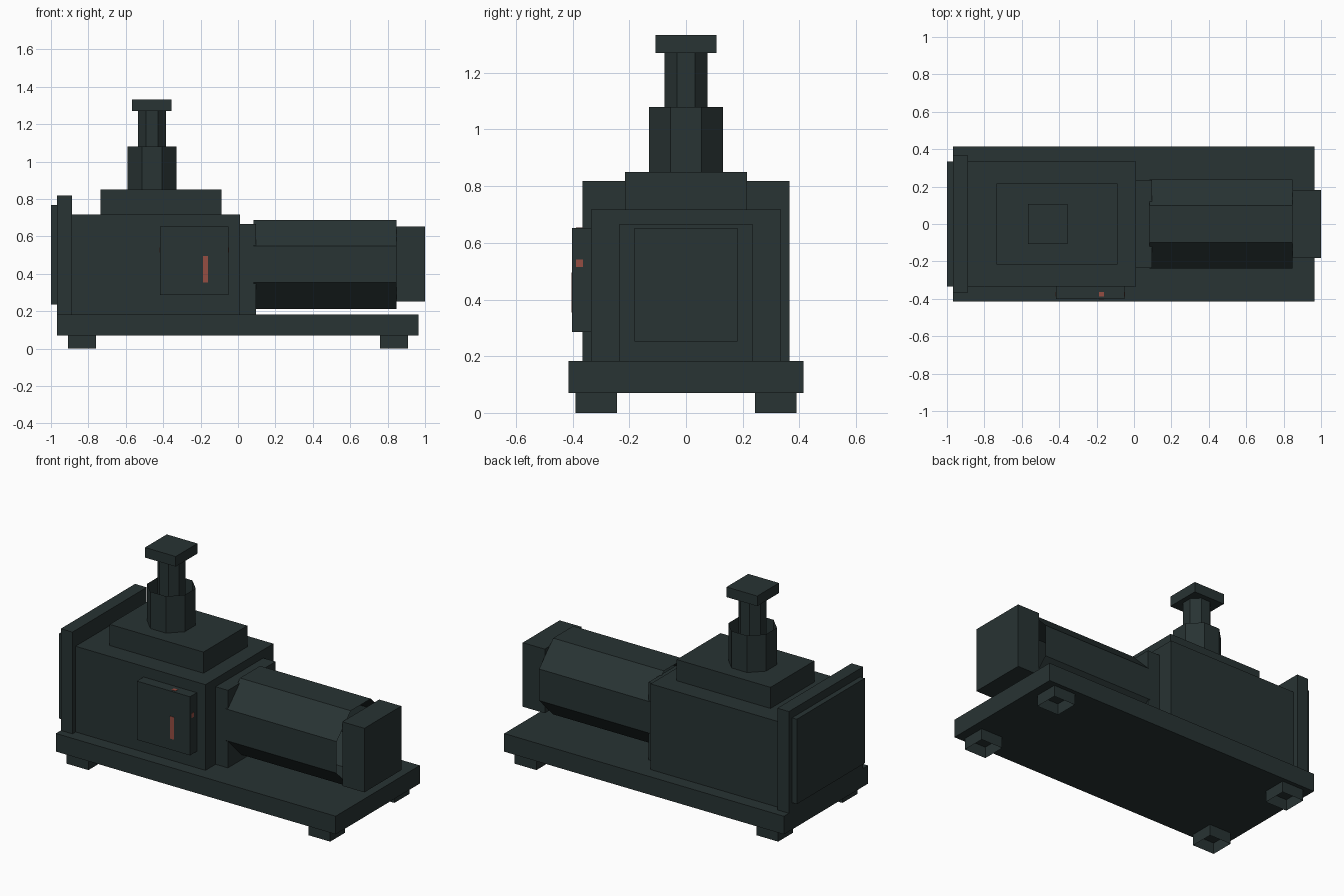
import bpy, bmesh, math
from mathutils import Matrix, Vector

if "Cube" in bpy.data.objects:
    bpy.data.objects.remove(bpy.data.objects["Cube"])


def material(name, rgb):
    m = bpy.data.materials.new(name)
    m.diffuse_color = (*rgb, 1)
    m.use_nodes = True
    m.node_tree.nodes["Principled BSDF"].inputs["Base Color"].default_value = m.diffuse_color
    return m


DARK = material("dark green grey", (0.021, 0.033, 0.033))
RED = material("dull red", (0.30, 0.075, 0.055))


def finish(name, bm, mat):
    mesh = bpy.data.meshes.new(name)
    bm.to_mesh(mesh)
    bm.free()
    mesh.materials.append(mat)
    ob = bpy.data.objects.new(name, mesh)
    bpy.context.collection.objects.link(ob)
    return ob


def box(name, x, y, z, mat=DARK, hollow=False):
    """Box from (min, max) ranges; hollow leaves top and bottom open."""
    bm = bmesh.new()
    bmesh.ops.create_cube(bm, size=1)
    if hollow:
        ends = [f for f in bm.faces if abs(f.normal.z) > 0.5]
        bmesh.ops.delete(bm, geom=ends, context='FACES')
    for v in bm.verts:
        v.co = Vector([(a + b) / 2 + c * (b - a) for c, (a, b) in zip(v.co, (x, y, z))])
    return finish(name, bm, mat)


def octagon_tube(name, apothem, length, centre, axis='Z'):
    """Open eight-sided tube with flats facing the axes."""
    bm = bmesh.new()
    r = apothem / math.cos(math.pi / 8)
    bmesh.ops.create_cone(bm, cap_ends=False, segments=8, radius1=r, radius2=r, depth=length,
                          matrix=Matrix.Rotation(math.pi / 8, 4, 'Z'))
    if max(v.co.x for v in bm.verts) > apothem + 0.001:
        bmesh.ops.rotate(bm, verts=bm.verts, matrix=Matrix.Rotation(math.pi / 8, 3, 'Z'))
    if axis == 'X':
        bmesh.ops.rotate(bm, verts=bm.verts, matrix=Matrix.Rotation(math.pi / 2, 3, 'Y'))
    bmesh.ops.translate(bm, verts=bm.verts, vec=centre)
    return finish(name, bm, DARK)


# Base plate and four hollow feet
box("base_plate", (-0.967, 0.965), (-0.415, 0.415), (0.07, 0.183))
for sx in (-1, 1):
    for sy in (-1, 1):
        box("foot", sorted((sx * 0.76, sx * 0.91)), sorted((sy * 0.243, sy * 0.39)),
            (0, 0.07), hollow=True)

# Pump housing with end flange and cover
box("housing", (-0.89, 0.01), (-0.335, 0.335), (0.183, 0.718))
box("end_flange", (-0.967, -0.887), (-0.366, 0.366), (0.183, 0.818))
box("end_cover", (-1.0, -0.967), (-0.335, 0.335), (0.237, 0.767))

# Top plate and stepped outlet column
box("top_plate", (-0.735, -0.087), (-0.216, 0.216), (0.718, 0.85))
octagon_tube("lower_column", 0.13, 0.23, (-0.46, 0, 0.965))
octagon_tube("upper_column", 0.075, 0.42, (-0.46, 0, 1.06))
box("column_cap", (-0.567, -0.355), (-0.107, 0.107), (1.27, 1.333))

# Motor: bracket, octagonal barrel and end box
box("motor_bracket", (0.01, 0.095), (-0.235, 0.235), (0.183, 0.667))
octagon_tube("motor_barrel", 0.238, 0.765, (0.4655, 0, 0.451), 'X')
box("motor_end", (0.848, 1.0), (-0.182, 0.182), (0.252, 0.652))

# Control box with thin red marks on its exposed sides
box("control_box", (-0.417, -0.05), (-0.402, -0.335), (0.286, 0.652))
box("front_mark", (-0.188, -0.16), (-0.404, -0.402), (0.355, 0.495), RED)
box("top_mark", (-0.188, -0.16), (-0.388, -0.364), (0.652, 0.654), RED)
box("right_mark", (-0.05, -0.048), (-0.388, -0.364), (0.514, 0.542), RED)
box("left_mark", (-0.419, -0.417), (-0.388, -0.364), (0.514, 0.542), RED)
